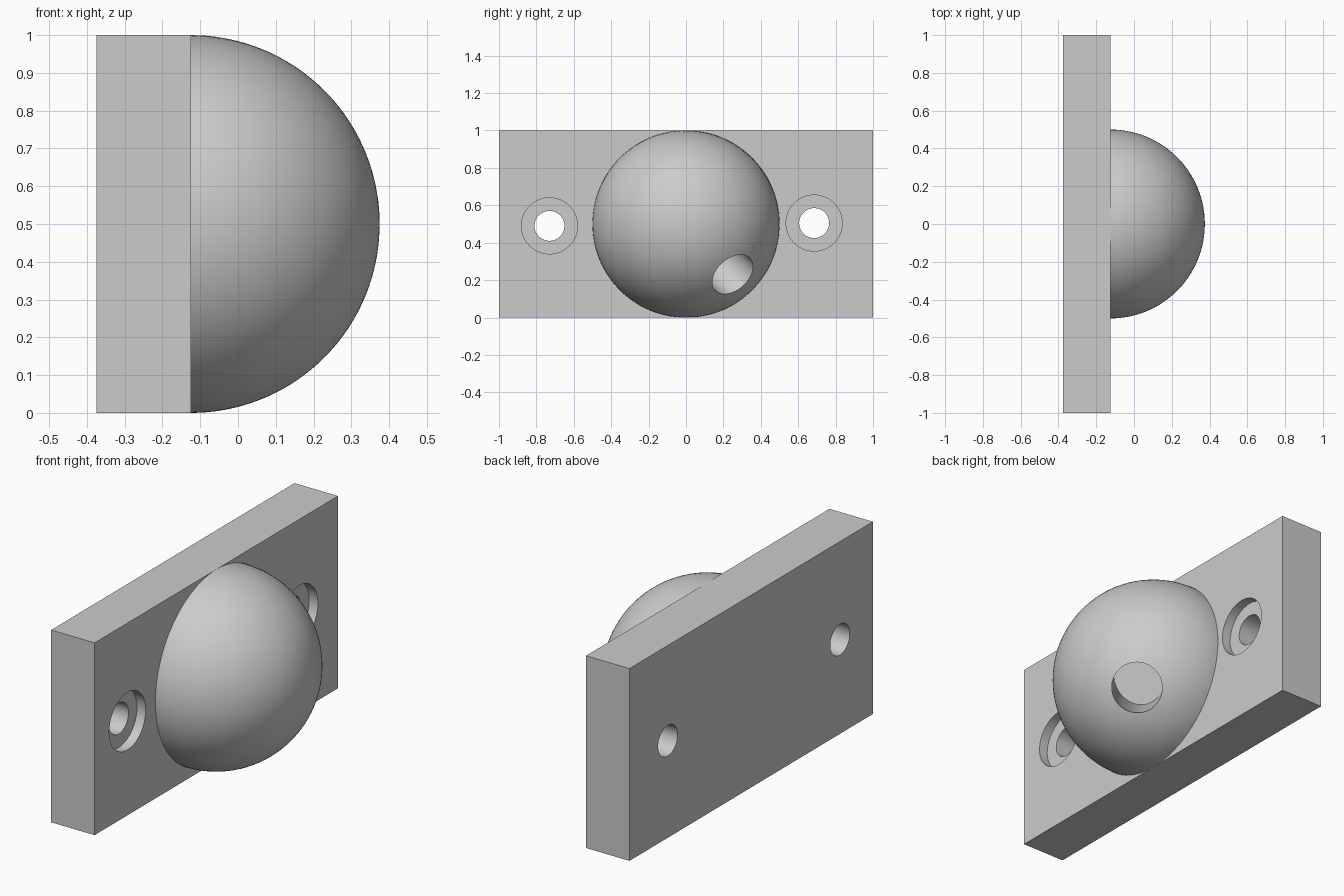
import bpy
import bmesh
from math import acos, atan2, cos, pi, radians, sin, sqrt
from mathutils import Vector

default_cube = bpy.data.objects.get("Cube")
if default_cube:
    bpy.data.objects.remove(default_cube, do_unlink=True)

FACE_X = -0.125          # front face of the plate, where the dome sits
BACK_X = -0.375
RECESS_X = FACE_X - 0.05
SCREW_R, RECESS_R = 0.08, 0.15
DOME_R, SLANT_R = 0.5, 0.126

grey = bpy.data.materials.new("plain_grey")
grey.use_nodes = True
colour = (0.6, 0.6, 0.6, 1)
grey.diffuse_color = colour
grey.node_tree.nodes["Principled BSDF"].inputs["Base Color"].default_value = colour


def angles(count):
    return [2 * pi * i / count for i in range(count)]


def loft(bm, rings):
    """Join each ring of points to the next, and the last to the first."""
    loops = [[bm.verts.new(p) for p in ring] for ring in rings]
    for a, b in zip(loops, loops[1:] + loops[:1]):
        for i in range(len(a)):
            bm.faces.new((a[i - 1], a[i], b[i], b[i - 1]))


def add_object(name, bm):
    """Smooth the curved faces, keep hard edges sharp and link the object."""
    bmesh.ops.recalc_face_normals(bm, faces=bm.faces[:])
    for face in bm.faces:
        face.smooth = True
    for edge in bm.edges:
        edge.smooth = edge.calc_face_angle(0) < radians(30)
    mesh = bpy.data.meshes.new(name)
    bm.to_mesh(mesh)
    bm.free()
    mesh.materials.append(grey)
    bpy.context.collection.objects.link(bpy.data.objects.new(name, mesh))


def square(x, y):
    """Ring around one half of the plate."""
    ring = []
    for t in angles(64):
        s = 0.5 / max(abs(cos(t)), abs(sin(t)))
        ring.append((x, y + s * cos(t), 0.5 + s * sin(t)))
    return ring


def circle(x, y, z, r):
    return [(x, y + r * cos(t), z + r * sin(t)) for t in angles(64)]


# Mounting plate: two square halves, each around a counterbored screw hole
bm = bmesh.new()
for middle, y, z in ((-0.5, -0.73, 0.49), (0.5, 0.685, 0.505)):
    loft(bm, [square(BACK_X, middle),
              circle(BACK_X, y, z, SCREW_R),
              circle(RECESS_X, y, z, SCREW_R),
              circle(RECESS_X, y, z, RECESS_R),
              circle(FACE_X, y, z, RECESS_R),
              square(FACE_X, middle)])
inner_walls = [f for f in bm.faces if all(abs(v.co.y) < 1e-4 for v in f.verts)]
bmesh.ops.delete(bm, geom=inner_walls, context="FACES")
bmesh.ops.remove_doubles(bm, verts=bm.verts[:], dist=1e-4)
add_object("mounting_plate", bm)

# Dome: strips run up the slanted hole, over its rim and down to the plate
centre = Vector((FACE_X, 0, 0.5))
mouth = Vector((0.315, 0.25, -0.27))
pole = mouth.normalized()
axis = Vector((0.54, 0.62, -0.57)).normalized()
side = axis.orthogonal().normalized()
up = axis.cross(side)
STEPS = 40
strips = []
for t in angles(128):
    base = mouth + SLANT_R * (cos(t) * side + sin(t) * up)
    along = base.dot(axis)
    rim = base + axis * (sqrt(along ** 2 - base.length_squared + DOME_R ** 2) - along)
    floor = rim - axis * (rim.x / axis.x)
    # Great circle from the pole through the rim point to the plate
    heading = (rim - pole * rim.dot(pole)).normalized()
    start = acos(rim.dot(pole) / DOME_R)
    end = atan2(pole.x, -heading.x)
    strip = [centre + floor]
    for i in range(STEPS + 1):
        a = start + (end - start) * i / STEPS
        strip.append(centre + DOME_R * (pole * cos(a) + heading * sin(a)))
    strips.append(strip)
bm = bmesh.new()
loft(bm, list(zip(*strips)))
add_object("dome", bm)
